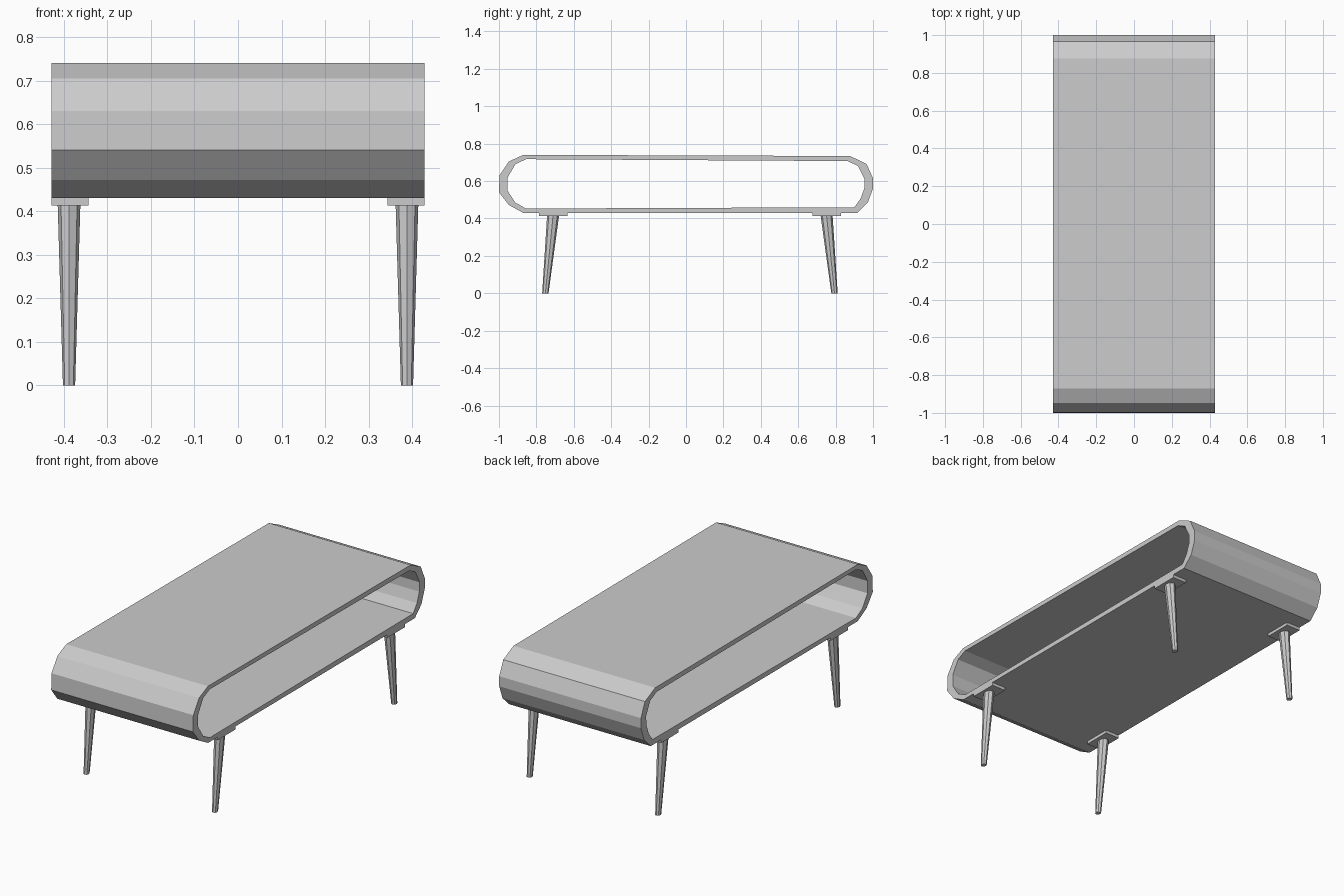
import bpy, bmesh, math

if "Cube" in bpy.data.objects:
    bpy.data.objects.remove(bpy.data.objects["Cube"])

W = 0.428  # half width of the table


def finish(bm, name):
    bmesh.ops.recalc_face_normals(bm, faces=bm.faces)
    me = bpy.data.meshes.new(name)
    bm.to_mesh(me)
    bm.free()
    ob = bpy.data.objects.new(name, me)
    bpy.context.collection.objects.link(ob)
    return ob


def bridge(bm, a, b):
    n = len(a)
    for i in range(n):
        j = (i + 1) % n
        bm.faces.new((a[i], a[j], b[j], b[i]))


# Table body: open tube with rounded ends, profile in (y, z)
outer = [(-0.87, 0.74), (-0.947, 0.705), (-0.997, 0.63), (-1.0, 0.54), (-0.947, 0.472), (-0.87, 0.43),
         (0.915, 0.43), (0.972, 0.485), (1.0, 0.56), (1.0, 0.615), (0.965, 0.692), (0.877, 0.734)]
inner = [(-0.855, 0.717), (-0.912, 0.69), (-0.955, 0.617), (-0.955, 0.55), (-0.912, 0.485), (-0.855, 0.453),
         (0.9, 0.46), (0.933, 0.505), (0.953, 0.56), (0.955, 0.61), (0.92, 0.68), (0.865, 0.707)]
bm = bmesh.new()
rings = [[bm.verts.new((x, y, z)) for y, z in prof]
         for prof, x in ((outer, -W), (outer, W), (inner, W), (inner, -W))]
for k in range(4):
    bridge(bm, rings[k], rings[(k + 1) % 4])
finish(bm, "table_body")


# Mounting pad under the body
def pad(name, x, y):
    bm = bmesh.new()
    bmesh.ops.create_cube(bm, size=1)
    for v in bm.verts:
        v.co = (x + v.co.x * 0.085, y + v.co.y * 0.152, 0.4225 + v.co.z * 0.019)
    finish(bm, name)


# Tapered eight-sided leg, splayed along y
def leg(name, x, y_top, y_foot):
    bm = bmesh.new()
    loops = []
    for y, z, rx, ry in ((y_foot, 0, 0.014, 0.017), (y_top, 0.413, 0.026, 0.032)):
        loops.append([bm.verts.new((x + rx * math.cos(i * math.pi / 4),
                                    y + ry * math.sin(i * math.pi / 4), z)) for i in range(8)])
    bridge(bm, *loops)
    bm.faces.new(loops[0])
    bm.faces.new(loops[1])
    finish(bm, name)


for side, s in (("left", -1), ("right", 1)):
    for end, yp, yt, yf in (("front", -0.71, -0.711, -0.752), ("back", 0.752, 0.752, 0.794)):
        pad(f"{end}_{side}_pad", s * 0.3855, yp)
        leg(f"{end}_{side}_leg", s * 0.388, yt, yf)
